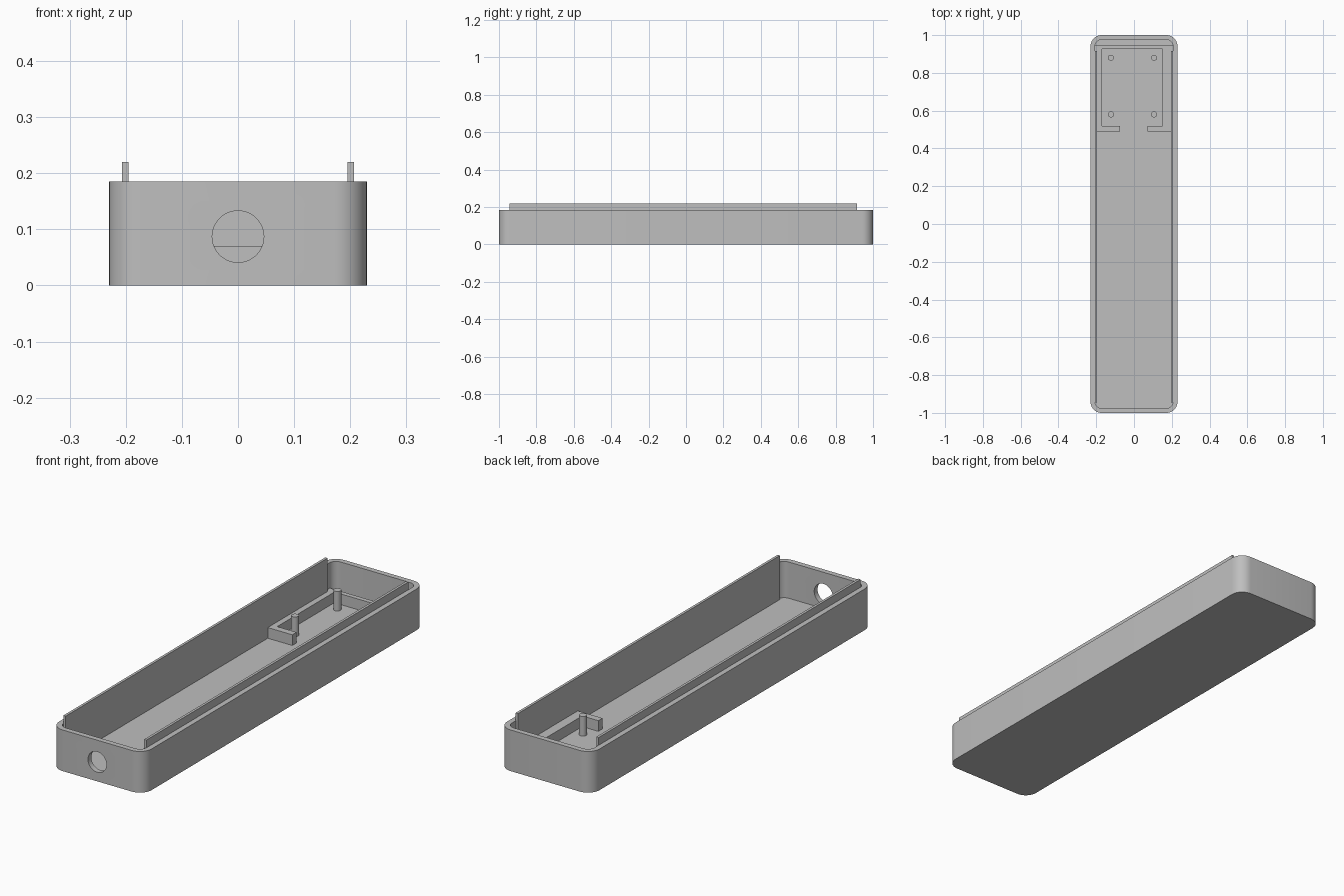
import bpy
import bmesh
from math import cos, sin, pi, radians

default_cube = bpy.data.objects.get("Cube")
if default_cube:
    bpy.data.objects.remove(default_cube, do_unlink=True)

HALF_X, HALF_Y, HEIGHT = 0.23, 1.0, 0.185
WALL, FLOOR, CORNER = 0.024, 0.022, 0.058

grey = bpy.data.materials.new("plain_grey")
grey.use_nodes = True
colour = (0.52, 0.52, 0.52, 1)
grey.diffuse_color = colour
grey.node_tree.nodes["Principled BSDF"].inputs["Base Color"].default_value = colour


def finish(bm, name, smooth=False):
    bmesh.ops.recalc_face_normals(bm, faces=bm.faces)
    mesh = bpy.data.meshes.new(name)
    bm.to_mesh(mesh)
    bm.free()
    mesh.materials.append(grey)
    obj = bpy.data.objects.new(name, mesh)
    bpy.context.collection.objects.link(obj)
    if smooth:
        smooth_edges(obj)
    return obj


def smooth_edges(obj):
    bpy.ops.object.select_all(action='DESELECT')
    obj.select_set(True)
    bpy.context.view_layer.objects.active = obj
    bpy.ops.object.shade_smooth_by_angle(angle=radians(30))


def rounded_outline(inset, steps=8):
    """Rounded rectangle, pulled in from the outer wall by inset."""
    radius = CORNER - inset
    points = []
    for corner, (sx, sy) in enumerate([(1, 1), (-1, 1), (-1, -1), (1, -1)]):
        cx, cy = sx * (HALF_X - CORNER), sy * (HALF_Y - CORNER)
        for i in range(steps + 1):
            a = (corner + i / steps) * pi / 2
            points.append((cx + radius * cos(a), cy + radius * sin(a)))
    return points


def prism(name, outline, z0, z1, smooth=False):
    bm = bmesh.new()
    base = bm.faces.new([bm.verts.new((x, y, z0)) for x, y in outline])
    top = bmesh.ops.extrude_face_region(bm, geom=[base], use_keep_orig=True)
    verts = [v for v in top["geom"] if isinstance(v, bmesh.types.BMVert)]
    bmesh.ops.translate(bm, verts=verts, vec=(0, 0, z1 - z0))
    return finish(bm, name, smooth)


# Open tray: outer wall, rim, inner wall and floor
bm = bmesh.new()
levels = [(0, 0), (0, HEIGHT), (WALL, HEIGHT), (WALL, FLOOR)]
rings = [[bm.verts.new((x, y, z)) for x, y in rounded_outline(inset)]
         for inset, z in levels]
for low, high in zip(rings, rings[1:]):
    for i in range(len(low)):
        j = (i + 1) % len(low)
        bm.faces.new((low[i], low[j], high[j], high[i]))
bm.faces.new(rings[0])
bm.faces.new(rings[-1])
tray = finish(bm, "tray")

# Round cable hole through the front wall
bpy.ops.mesh.primitive_cylinder_add(vertices=48, radius=0.046, depth=0.2,
                                    location=(0, -HALF_Y, 0.087),
                                    rotation=(pi / 2, 0, 0))
cutter = bpy.context.object
cutter.name = "hole_cutter"
cutter.hide_render = True
cutter.data.materials.append(grey)
cut = tray.modifiers.new("cable_hole", 'BOOLEAN')
cut.object = cutter
cut.solver = 'EXACT'
bpy.context.view_layer.objects.active = tray
bpy.ops.object.modifier_apply(modifier=cut.name)
bpy.data.objects.remove(cutter, do_unlink=True)
smooth_edges(tray)

# Tall lips lining both long walls
for side, name in ((1, "left_lip"), (-1, "right_lip")):
    inner, outer = side * 0.195, side * 0.2065
    prism(name, [(inner, -0.945), (outer, -0.945), (outer, 0.915), (inner, 0.915)],
          FLOOR - 0.005, 0.22)

# Low board frame at the back, open in the middle of its front side
frame = [(-0.207, 0.49), (-0.073, 0.49), (-0.073, 0.52), (-0.169, 0.52),
         (-0.169, 0.926), (0.152, 0.926), (0.152, 0.52), (0.072, 0.52),
         (0.072, 0.49), (0.207, 0.49), (0.207, 0.947), (-0.207, 0.947)]
prism("board_frame", frame, FLOOR - 0.005, 0.07)

# Four mounting pins inside the frame
for y, row in ((0.58, "front"), (0.88, "back")):
    for x, side in ((0.106, "left"), (-0.122, "right")):
        circle = [(x + 0.016 * cos(i * pi / 12), y + 0.016 * sin(i * pi / 12))
                  for i in range(24)]
        prism(f"{row}_{side}_pin", circle, FLOOR - 0.005, 0.11, smooth=True)
